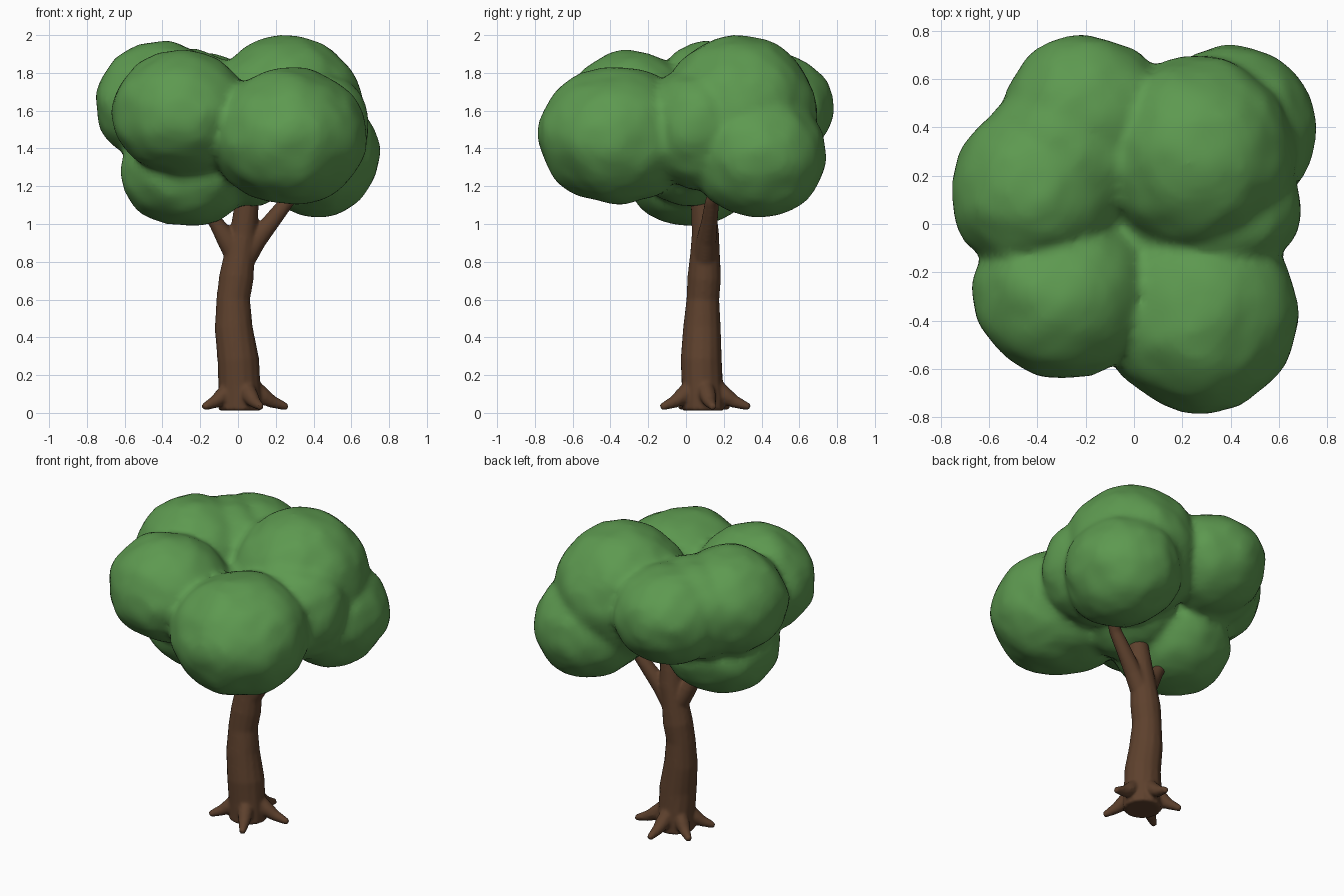
import bpy, bmesh, math
from mathutils import Vector, Matrix, noise

if "Cube" in bpy.data.objects:
    bpy.data.objects.remove(bpy.data.objects["Cube"])


def material(name, colour):
    mat = bpy.data.materials.new(name)
    mat.use_nodes = True
    mat.diffuse_color = (*colour, 1)
    mat.node_tree.nodes["Principled BSDF"].inputs["Base Color"].default_value = (*colour, 1)
    return mat


def fused_object(name, bm, mat, voxel, smooth_steps):
    """Merge overlapping closed shells into one soft skin."""
    bmesh.ops.recalc_face_normals(bm, faces=bm.faces)
    mesh = bpy.data.meshes.new(name)
    bm.to_mesh(mesh)
    bm.free()
    mesh.materials.append(mat)
    obj = bpy.data.objects.new(name, mesh)
    bpy.context.collection.objects.link(obj)
    remesh = obj.modifiers.new("Fuse", "REMESH")
    remesh.mode = "VOXEL"
    remesh.voxel_size = voxel
    remesh.use_smooth_shade = True
    smooth = obj.modifiers.new("Soften", "SMOOTH")
    smooth.factor = 0.5
    smooth.iterations = smooth_steps
    return obj


def add_blob(bm, centre, radii):
    """Lumpy ellipsoid."""
    place = Matrix.Translation(centre) @ Matrix.Diagonal((*radii, 1))
    made = bmesh.ops.create_icosphere(bm, subdivisions=4, radius=1, matrix=place)
    for v in made["verts"]:
        out = (v.co - Vector(centre)).normalized()
        v.co += out * (0.015 * noise.noise(v.co * 5) + 0.012 * noise.noise(v.co * 11))


def add_limb(bm, points, sides=14):
    """Tapered closed tube through (x, y, z, radius) points."""
    centres = [Vector(p[:3]) for p in points]
    rings = []
    for i, c in enumerate(centres):
        along = centres[min(i + 1, len(centres) - 1)] - centres[max(i - 1, 0)]
        turn = Vector((0, 0, 1)).rotation_difference(along.normalized())
        ring = []
        for k in range(sides):
            a = math.tau * k / sides
            ring.append(bm.verts.new(c + turn @ Vector((math.cos(a), math.sin(a), 0)) * points[i][3]))
        rings.append(ring)
    for low, high in zip(rings, rings[1:]):
        for k in range(sides):
            n = (k + 1) % sides
            bm.faces.new((low[k], low[n], high[n], high[k]))
    bm.faces.new(rings[0][::-1])
    bm.faces.new(rings[-1])


leaf_green = material("leaf green", (0.11, 0.32, 0.08))
bark_brown = material("bark brown", (0.11, 0.052, 0.026))

# Foliage: outer clumps, then fillers that close the middle
foliage = bmesh.new()
clumps = [
    ((0.27, -0.36, 1.465), (0.41, 0.42, 0.365)),
    ((-0.30, -0.29, 1.59), (0.365, 0.35, 0.33)),
    ((0.26, 0.28, 1.59), (0.41, 0.41, 0.41)),
    ((0.41, 0.385, 1.365), (0.345, 0.36, 0.325)),
    ((-0.20, 0.44, 1.61), (0.35, 0.345, 0.30)),
    ((-0.41, 0.14, 1.64), (0.35, 0.35, 0.325)),
    ((-0.27, 0.02, 1.28), (0.355, 0.34, 0.295)),
    ((0.35, 0.07, 1.51), (0.345, 0.30, 0.33)),
    ((0.06, 0.03, 1.40), (0.32, 0.32, 0.31)),
    ((-0.29, 0.29, 1.62), (0.34, 0.34, 0.31)),
]
for centre, radii in clumps:
    add_blob(foliage, centre, radii)
fused_object("foliage", foliage, leaf_green, 0.025, 4)

# Trunk with its three branches
wood = bmesh.new()
add_limb(wood, [
    (0.01, 0.09, 0.012, 0.115), (0.01, 0.09, 0.07, 0.115), (0.005, 0.085, 0.15, 0.112),
    (0.0, 0.08, 0.28, 0.11), (-0.02, 0.085, 0.45, 0.1), (-0.025, 0.09, 0.6, 0.09),
    (-0.01, 0.095, 0.72, 0.09), (0.01, 0.1, 0.84, 0.08), (0.03, 0.105, 0.95, 0.075),
    (0.045, 0.09, 1.1, 0.065), (0.06, 0.07, 1.3, 0.05)])
add_limb(wood, [
    (0.0, 0.1, 0.83, 0.065), (-0.06, 0.09, 0.92, 0.055), (-0.115, 0.08, 1.0, 0.042),
    (-0.2, 0.06, 1.15, 0.036)])
add_limb(wood, [
    (0.03, 0.1, 0.82, 0.065), (0.1, 0.11, 0.92, 0.055), (0.17, 0.125, 1.01, 0.045),
    (0.26, 0.14, 1.12, 0.038), (0.36, 0.2, 1.25, 0.034)])

# Roots flare out of the base and taper to the tips
for degrees, reach in [(12, 0.26), (85, 0.25), (145, 0.23), (212, 0.23), (297, 0.25)]:
    a = math.radians(degrees)
    steps = [(0.3, 0.13, 0.045), (0.5, 0.085, 0.045), (0.68, 0.058, 0.034),
             (0.85, 0.043, 0.026), (1.0, 0.03, 0.018)]
    add_limb(wood, [(0.01 + math.cos(a) * reach * t, 0.09 + math.sin(a) * reach * t, z, r)
                    for t, z, r in steps], 10)

# Gentle unevenness in the bark
for v in wood.verts:
    if v.co.z > 0.1:
        v.co += noise.noise_vector(v.co * 7) * 0.007
    v.co.z = max(v.co.z, 0.003)
fused_object("trunk", wood, bark_brown, 0.01, 5)
